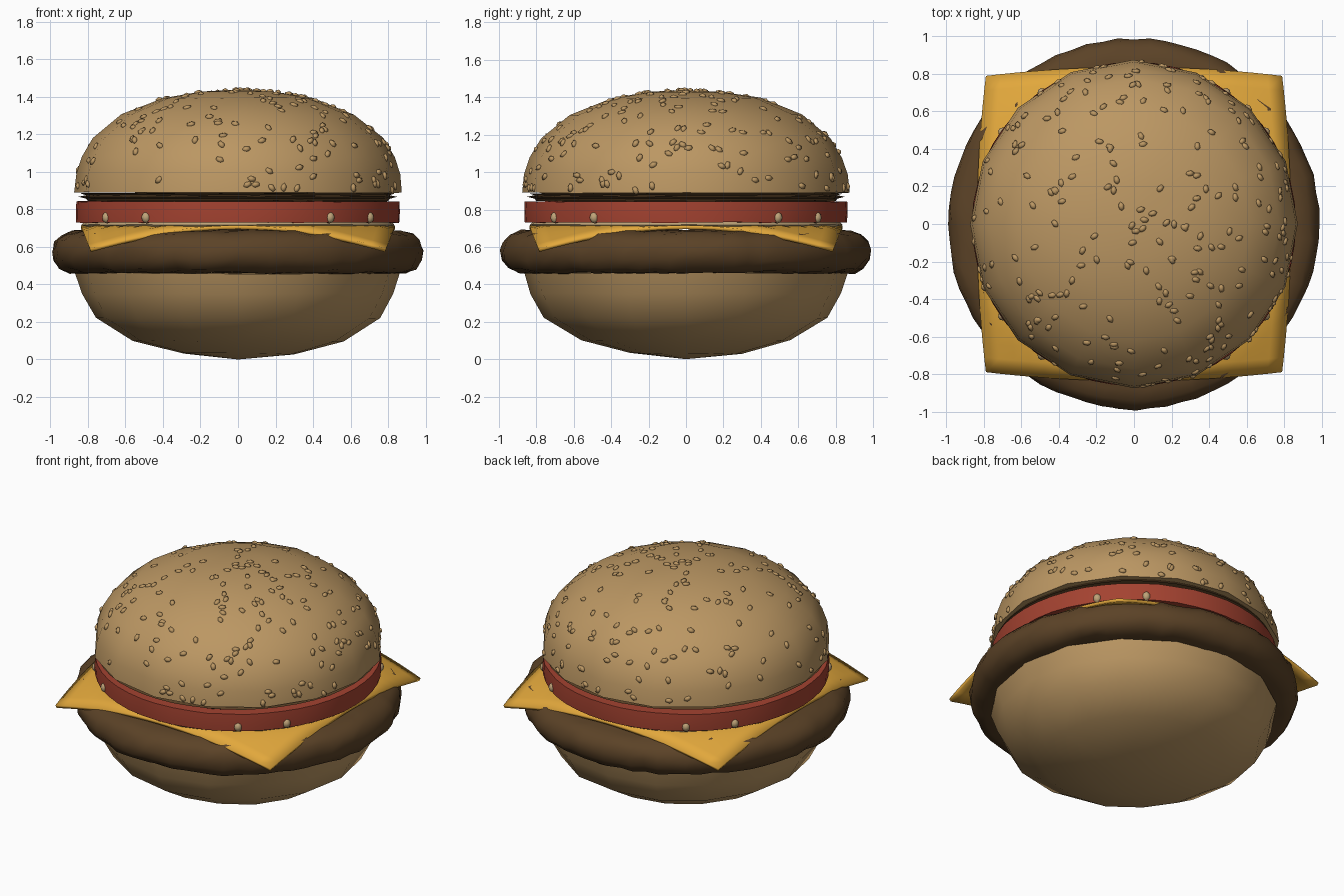
import bpy, bmesh, math, random
from mathutils import Vector, Matrix, noise

random.seed(4)
cube = bpy.data.objects.get("Cube")
if cube:
    bpy.data.objects.remove(cube, do_unlink=True)


def material(name, rgb):
    mat = bpy.data.materials.new(name)
    mat.use_nodes = True
    mat.diffuse_color = (*rgb, 1)
    mat.node_tree.nodes["Principled BSDF"].inputs["Base Color"].default_value = (*rgb, 1)
    return mat


BREAD = material("toasted bread", (0.50, 0.31, 0.125))
MEAT = material("grilled meat", (0.105, 0.055, 0.02))
CHEESE = material("yellow cheese", (0.76, 0.39, 0.045))
TOMATO = material("tomato red", (0.37, 0.055, 0.03))
SAUCE = material("pale sauce", (0.52, 0.37, 0.19))


def finish(name, bm, mat, angle=35):
    bmesh.ops.recalc_face_normals(bm, faces=bm.faces)
    mesh = bpy.data.meshes.new(name)
    bm.to_mesh(mesh)
    bm.free()
    mesh.materials.append(mat)
    obj = bpy.data.objects.new(name, mesh)
    bpy.context.collection.objects.link(obj)
    bpy.ops.object.select_all(action="DESELECT")
    obj.select_set(True)
    bpy.context.view_layer.objects.active = obj
    bpy.ops.object.shade_smooth_by_angle(angle=math.radians(angle))
    return obj


def lathe(name, profile, sides, mat, rough=0.0, scale=6, angle=35):
    """Spin an (r, z) profile that starts and ends on the axis, then roughen it."""
    bm = bmesh.new()
    verts = [bm.verts.new((r, 0, z)) for r, z in profile]
    edges = [bm.edges.new(pair) for pair in zip(verts, verts[1:])]
    bmesh.ops.spin(bm, geom=verts + edges, cent=(0, 0, 0), axis=(0, 0, 1),
                   angle=math.tau, steps=sides)
    bmesh.ops.remove_doubles(bm, verts=bm.verts, dist=0.0005)
    for v in bm.verts:
        if rough and v.co.xy.length > 0.01:
            v.co += noise.noise_vector(v.co * scale) * rough
    return finish(name, bm, mat, angle)


# Buns
lathe("bottom_bun", [(0, 0), (0.3, 0.03), (0.56, 0.1), (0.76, 0.22), (0.83, 0.35),
                     (0.865, 0.46), (0, 0.47)], 16, BREAD, 0.008, 4)
DOME = [(0.875, 0.89), (0.865, 0.99), (0.835, 1.08), (0.775, 1.18), (0.62, 1.305),
        (0.4, 1.395), (0.2, 1.428), (0, 1.44)]
lathe("top_bun", [(0, 0.89)] + DOME, 16, BREAD, 0.006, 4)

# Sesame seeds half sunk into the dome
bm = bmesh.new()
lengths = [math.dist(a, b) * (a[0] + b[0]) for a, b in zip(DOME, DOME[1:])]
for _ in range(230):
    i = random.choices(range(len(lengths)), lengths)[0]
    (r0, z0), (r1, z1) = DOME[i], DOME[i + 1]
    t, a = random.uniform(0.1, 1), random.uniform(0, math.tau)
    r, z = r0 + (r1 - r0) * t, z0 + (z1 - z0) * t
    flat = math.cos(math.pi / 16) / math.cos(a % (math.pi / 8) - math.pi / 16)
    normal = Vector(((z1 - z0) * math.cos(a), (z1 - z0) * math.sin(a), r0 - r1))
    turn = normal.to_track_quat("Z", "Y").to_matrix().to_4x4()
    place = (Matrix.Translation((r * flat * math.cos(a), r * flat * math.sin(a), z)) @ turn
             @ Matrix.Rotation(random.uniform(0, math.tau), 4, "Z")
             @ Matrix.Diagonal((0.026, 0.017, 0.014, 1)))
    bmesh.ops.create_icosphere(bm, subdivisions=1, radius=1, matrix=place)
finish("sesame_seeds", bm, BREAD, 60)

# Patty with a lumpy rounded rim
lathe("patty", [(0, 0.46), (0.5, 0.46), (0.8, 0.46), (0.9, 0.465), (0.95, 0.485),
                (0.98, 0.53), (0.988, 0.58), (0.975, 0.63), (0.94, 0.665), (0.88, 0.683),
                (0.8, 0.69), (0.5, 0.69), (0, 0.69)], 72, MEAT, 0.016, 11, 60)

# Cheese slice with drooping corners
bm = bmesh.new()
bmesh.ops.create_grid(bm, x_segments=20, y_segments=20, size=1)
for v in bm.verts:
    u, w = v.co.x, v.co.y
    x = u * 0.79 * (1 + 0.06 * (1 - w * w))
    y = w * 0.79 * (1 + 0.06 * (1 - u * u))
    v.co = (x, y, 0.718 - 0.44 * max(0, math.hypot(x, y) - 0.83))
cheese = finish("cheese_slice", bm, CHEESE)
solid = cheese.modifiers.new("thickness", "SOLIDIFY")
solid.thickness = 0.02

# Sauce layer and drips beside the tomato corners
lathe("sauce_layer", [(0, 0.70), (0.82, 0.70), (0.835, 0.718), (0.82, 0.735), (0, 0.735)],
      32, SAUCE, 0.005)
bm = bmesh.new()
for quarter in range(4):
    for offset in (35, 55):
        a = math.radians(90 * quarter + offset)
        place = (Matrix.Translation((0.85 * math.cos(a), 0.85 * math.sin(a), 0.757))
                 @ Matrix.Rotation(a, 4, "Z") @ Matrix.Diagonal((0.03, 0.026, 0.032, 1)))
        bmesh.ops.create_icosphere(bm, subdivisions=2, radius=1, matrix=place)
finish("sauce_drips", bm, SAUCE, 60)

# Tomato slice
lathe("tomato_slice", [(0, 0.73), (0.862, 0.73), (0.865, 0.785), (0.862, 0.842), (0, 0.842)],
      48, TOMATO, 0.004, 8)

# Thin dark layer with a sharp rim under the top bun
lathe("dark_filling", [(0, 0.842), (0.8, 0.845), (0.81, 0.858), (0.85, 0.868), (0.81, 0.876),
                       (0.84, 0.886), (0, 0.893)], 48, MEAT, 0.003, 12)
